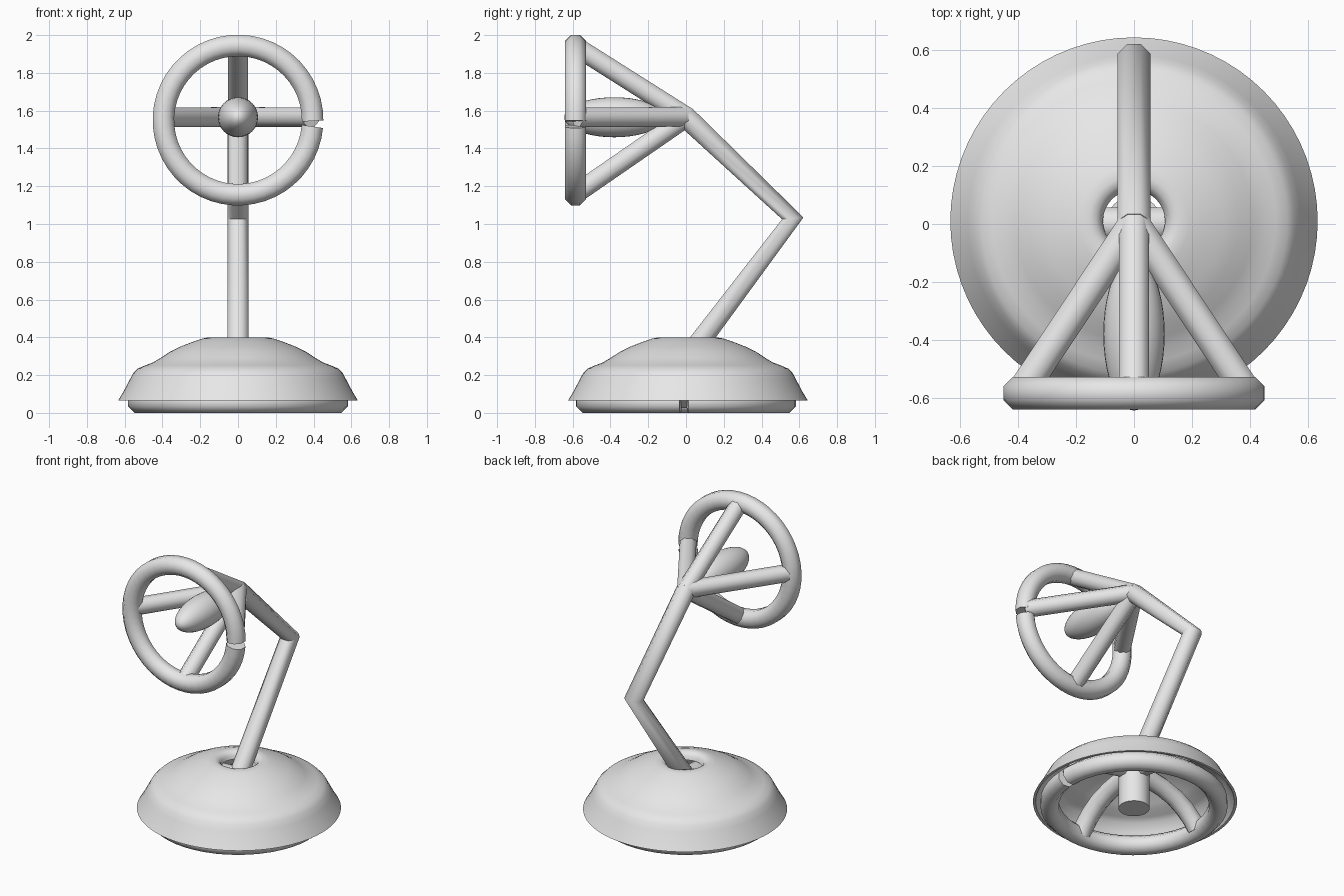
import bpy, bmesh, math
from mathutils import Vector

if "Cube" in bpy.data.objects:
    bpy.data.objects.remove(bpy.data.objects["Cube"])

grey = bpy.data.materials.new("light_grey")
grey.diffuse_color = (0.8, 0.8, 0.8, 1)
grey.use_nodes = True
grey.node_tree.nodes["Principled BSDF"].inputs["Base Color"].default_value = grey.diffuse_color
TUBE_R = 0.0615  # corner radius of the octagonal tube


def finish(name, bm, angle=60):
    bmesh.ops.recalc_face_normals(bm, faces=bm.faces)
    me = bpy.data.meshes.new(name)
    bm.to_mesh(me)
    bm.free()
    me.materials.append(grey)
    me.shade_smooth()
    me.set_sharp_from_angle(angle=math.radians(angle))
    ob = bpy.data.objects.new(name, me)
    bpy.context.collection.objects.link(ob)
    return ob


def tube(name, pts, normal, r=TUBE_R, sides=8):
    """Sweep a capped octagon along a path lying in the plane with this normal."""
    pts, n = [Vector(p) for p in pts], Vector(normal).normalized()
    bm, rings = bmesh.new(), []
    for i, p in enumerate(pts):
        t = Vector()
        if i:
            t += (p - pts[i - 1]).normalized()
        if i < len(pts) - 1:
            t += (pts[i + 1] - p).normalized()
        side = t.normalized().cross(n)
        ring = []
        for k in range(sides):
            a = math.tau * (k + 0.5) / sides
            ring.append(bm.verts.new(p + side * r * math.cos(a) + n * r * math.sin(a)))
        rings.append(ring)
    for a, b in zip(rings, rings[1:]):
        for k in range(sides):
            j = (k + 1) % sides
            bm.faces.new((a[k], a[j], b[j], b[k]))
    bm.faces.new(rings[0])
    bm.faces.new(rings[-1])
    return finish(name, bm)


def lathe(name, profile, cy=0.0, steps=72, closed=True):
    """Spin a closed (r, z) profile round the vertical axis."""
    bm = bmesh.new()
    rows = [[bm.verts.new((r * math.cos(math.tau * i / steps),
                           cy + r * math.sin(math.tau * i / steps), z))
             for i in range(steps)] for r, z in profile]
    for a, b in zip(rows, rows[1:] + rows[:1]):
        for i in range(steps):
            j = (i + 1) % steps
            bm.faces.new((a[i], a[j], b[j], b[i]))
    return finish(name, bm, 50)


def arc(start, end, steps=48):
    return [start + (end - start) * i / steps for i in range(steps + 1)]


# Domed base shell with a hole in the top
outer = [(0.635, 0.065), (0.605, 0.115), (0.575, 0.172), (0.555, 0.21), (0.53, 0.235),
         (0.49, 0.252), (0.45, 0.267), (0.41, 0.291), (0.36, 0.324), (0.307, 0.35),
         (0.24, 0.376), (0.19, 0.393), (0.155, 0.4), (0.13, 0.394), (0.113, 0.376), (0.107, 0.35)]
inner = [(0.12, 0.35), (0.14, 0.377), (0.19, 0.374), (0.24, 0.358), (0.30, 0.333),
         (0.35, 0.308), (0.40, 0.276), (0.44, 0.252), (0.49, 0.235), (0.525, 0.217),
         (0.56, 0.165), (0.59, 0.11), (0.618, 0.065)]
lathe("base_shell", outer + inner, cy=0.01)

# Base ring with its narrow gap on the right
tube("base_ring", [(0.525 * math.cos(a), 0.525 * math.sin(a), 0.057)
                   for a in arc(0.015, math.tau - 0.055)], (0, 0, 1))

# Four curved ribs from the base ring to the hub
rib = [(0.51, 0.06), (0.47, 0.115), (0.41, 0.17), (0.33, 0.22), (0.22, 0.258), (0.11, 0.278), (0, 0.285)]
for i, (dx, dy) in enumerate(((1, 0), (0, 1), (-1, 0), (0, -1))):
    tube(f"base_rib_{i + 1}", [(r * dx, r * dy, z) for r, z in rib], (-dy, dx, 0))

# Central hub under the base
bm = bmesh.new()
bmesh.ops.create_cone(bm, cap_ends=True, segments=32, radius1=0.097, radius2=0.097, depth=0.25)
hub = finish("base_hub", bm)
hub.location.z = 0.145

# Bent arm
tube("folding_arm", [(0, 0, 0.28), (0, 0.565, 1.03), (0, -0.005, 1.57)], (1, 0, 0))

# Lamp head: ring with a gap on the right
tube("head_ring", [(0.395 * math.cos(a), -0.585, 1.55 + 0.395 * math.sin(a))
                   for a in arc(-0.012, math.tau - 0.085)], (0, 1, 0))

# Four struts from the head ring back to the arm tip
apex = Vector((0, 0.005, 1.567))
for name, end, normal in (("top", (0, -0.585, 1.94), (1, 0, 0)),
                          ("bottom", (0, -0.585, 1.16), (1, 0, 0)),
                          ("left", (-0.385, -0.575, 1.565), (0, 0, 1)),
                          ("right", (0.385, -0.575, 1.565), (0, 0, 1))):
    tube(f"head_strut_{name}", [apex, end], normal, r=0.056)

# Long bulb
bm = bmesh.new()
bmesh.ops.create_uvsphere(bm, u_segments=32, v_segments=20, radius=1)
for v in bm.verts:
    x, y, z = v.co
    v.co = (0.106 * x, -0.38 + 0.265 * z, 1.565 + 0.106 * y)
finish("bulb", bm)
